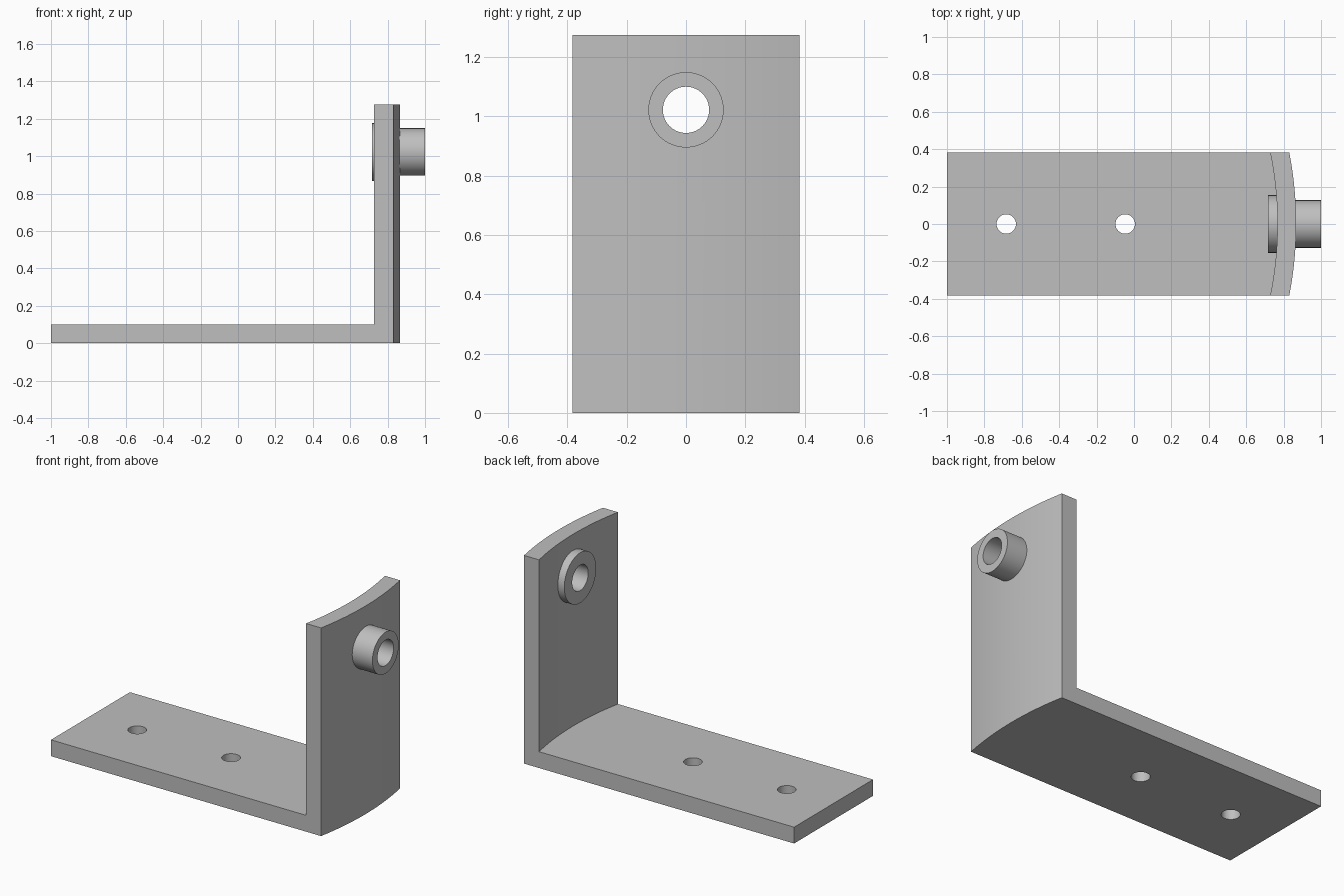
import bpy, bmesh, math
from mathutils import Matrix, Vector

cube = bpy.data.objects.get("Cube")
if cube:
    bpy.data.objects.remove(cube, do_unlink=True)

HALF_W, HEIGHT, THICK = 0.382, 1.275, 0.1
OUTER_X, OUTER_R = 0.867, 2.0
BORE_Z = 1.022

grey = bpy.data.materials.new("plain grey")
grey.use_nodes = True
colour = (0.52, 0.52, 0.52, 1)
grey.diffuse_color = colour
grey.node_tree.nodes["Principled BSDF"].inputs["Base Color"].default_value = colour


def make_object(name, bm):
    bmesh.ops.recalc_face_normals(bm, faces=bm.faces[:])
    mesh = bpy.data.meshes.new(name)
    bm.to_mesh(mesh)
    bm.free()
    mesh.materials.append(grey)
    obj = bpy.data.objects.new(name, mesh)
    bpy.context.collection.objects.link(obj)
    return obj


def prism(name, outline, z0, z1):
    bm = bmesh.new()
    face = bm.faces.new([bm.verts.new((x, y, z0)) for x, y in outline])
    new = bmesh.ops.extrude_face_region(bm, geom=[face])["geom"]
    bmesh.ops.translate(bm, vec=(0, 0, z1 - z0),
                        verts=[v for v in new if isinstance(v, bmesh.types.BMVert)])
    return make_object(name, bm)


def arc(x_mid, radius, steps=32):
    ys = [HALF_W * (2 * i / steps - 1) for i in range(steps + 1)]
    return [(x_mid - radius + math.sqrt(radius ** 2 - y * y), y) for y in ys]


def cylinder(name, centre, radius, depth, rotation=Matrix()):
    bm = bmesh.new()
    bmesh.ops.create_cone(bm, cap_ends=True, segments=64, radius1=radius,
                          radius2=radius, depth=depth,
                          matrix=Matrix.Translation(centre) @ rotation)
    return make_object(name, bm)


def cut(target, cutter):
    mod = target.modifiers.new("cut", 'BOOLEAN')
    mod.operation, mod.solver, mod.object = 'DIFFERENCE', 'EXACT', cutter
    bpy.context.view_layer.objects.active = target
    bpy.ops.object.modifier_apply(modifier=mod.name)
    bpy.data.objects.remove(cutter, do_unlink=True)


def smooth(obj):
    bpy.ops.object.select_all(action='DESELECT')
    obj.select_set(True)
    bpy.context.view_layer.objects.active = obj
    bpy.ops.object.shade_smooth_by_angle(angle=math.radians(30))


# L-shaped bracket: full block with a curved end, hollowed above the base
bracket = prism("angle_bracket",
                [(-1, -HALF_W)] + arc(OUTER_X, OUTER_R) + [(-1, HALF_W)], 0, HEIGHT)
inner = arc(OUTER_X - THICK, OUTER_R - THICK)
first, last = inner[0][0], inner[-1][0]
cut(bracket, prism("hollow_cutter",
                   [(-1.5, -1), (first, -1)] + inner + [(last, 1), (-1.5, 1)],
                   THICK, HEIGHT + 0.5))

# Mounting holes in the base
for x in (-0.683, -0.047):
    cut(bracket, cylinder("hole_cutter", (x, 0, THICK / 2), 0.052, 0.4))

# Seat for the bushing in the upright
cut(bracket, cylinder("seat_cutter", (0.8, 0, BORE_Z), 0.1, 0.6,
                      Matrix.Rotation(math.pi / 2, 4, 'Y')))
smooth(bracket)

# Flanged bushing, turned around the x axis
bm = bmesh.new()
profile = [(0.717, 0.078), (0.717, 0.154), (0.79, 0.154),
           (0.79, 0.127), (1, 0.127), (1, 0.078)]
ring = [bm.verts.new((x, 0, BORE_Z + r)) for x, r in profile]
edges = [bm.edges.new((ring[i], ring[(i + 1) % len(ring)])) for i in range(len(ring))]
bmesh.ops.spin(bm, geom=ring + edges, cent=Vector((0, 0, BORE_Z)), axis=(1, 0, 0),
               angle=math.tau, steps=64)
bmesh.ops.remove_doubles(bm, verts=bm.verts[:], dist=0.0005)
smooth(make_object("flanged_bushing", bm))
